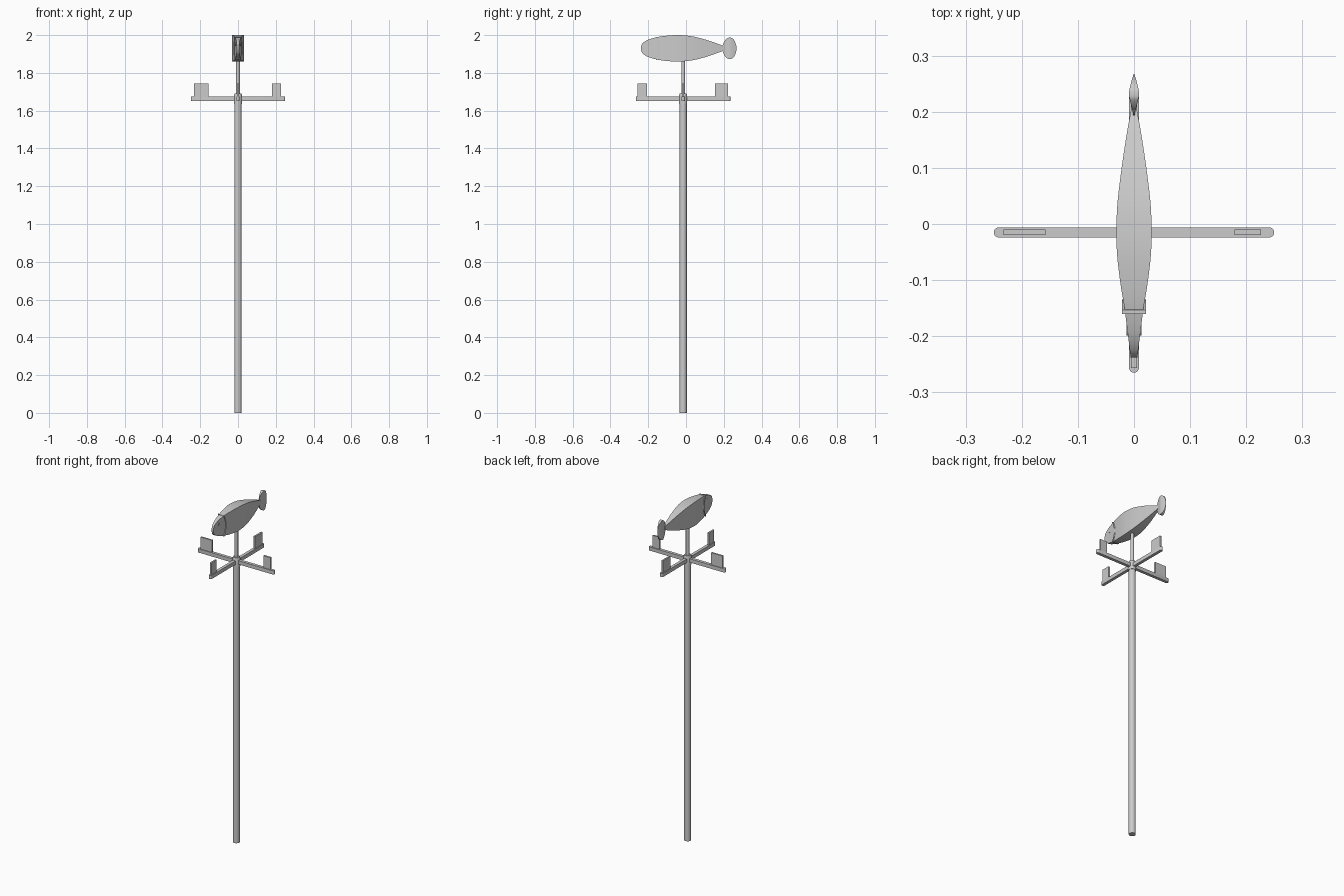
import bpy, bmesh, math
from mathutils import Vector

if "Cube" in bpy.data.objects:
    bpy.data.objects.remove(bpy.data.objects["Cube"])

CY, FZ = -0.015, 1.93     # pole axis y, fish centre height


def make(name, bm, smooth=True, mat=None):
    bmesh.ops.recalc_face_normals(bm, faces=bm.faces[:])
    me = bpy.data.meshes.new(name)
    bm.to_mesh(me)
    bm.free()
    ob = bpy.data.objects.new(name, me)
    bpy.context.collection.objects.link(ob)
    if mat:
        me.materials.append(mat)
    if smooth:
        bpy.ops.object.select_all(action='DESELECT')
        ob.select_set(True)
        bpy.context.view_layer.objects.active = ob
        bpy.ops.object.shade_smooth_by_angle(angle=math.radians(35))
    return ob


def loft(name, rings):
    bm = bmesh.new()
    rows = [[bm.verts.new(p) for p in r] for r in rings]
    n = len(rows[0])
    for a, b in zip(rows, rows[1:]):
        for i in range(n):
            bm.faces.new((a[i], a[(i + 1) % n], b[(i + 1) % n], b[i]))
    bm.faces.new(rows[0])
    bm.faces.new(rows[-1])
    return make(name, bm)


def revolve(name, profile, n=32):
    return loft(name, [[(r * math.cos(i * math.tau / n), CY + r * math.sin(i * math.tau / n), z)
                        for i in range(n)] for r, z in profile])


def spline(pts, steps=5):
    p = [Vector(q) for q in pts]
    p = [2 * p[0] - p[1]] + p + [2 * p[-1] - p[-2]]
    out = []
    for a, b, c, d in zip(p, p[1:], p[2:], p[3:]):
        for k in range(steps):
            t = k / steps
            out.append(0.5 * (2 * b + (c - a) * t + (2 * a - 5 * b + 4 * c - d) * t * t
                              + (3 * b - a - 3 * c + d) * t ** 3))
    return out + [p[-2]]


def fish_part(name, stations):
    # stations: y, half width, half height; box section with a centre seam
    return loft(name, [[(-w, y, FZ - h), (0, y, FZ - h), (w, y, FZ - h),
                        (w, y, FZ + h), (0, y, FZ + h), (-w, y, FZ + h)]
                       for y, w, h in spline(stations)])


# Pole, hub and spindle
revolve("pole", [(0.019, 0), (0.019, 1.655)])
revolve("hub", [(0.0215, 1.635), (0.0215, 1.68), (0.018, 1.69)])
revolve("spindle", [(0.010, 1.66), (0.010, 1.90)])

# Direction arms with rounded ends, and plain end markers
for name, ang in (("arm_east_west", 0), ("arm_north_south", math.pi / 2)):
    c, s = math.cos(ang), math.sin(ang)
    outline = []
    for side in (0, math.pi):
        for k in range(9):
            a = side - math.pi / 2 + k * math.pi / 8
            u = math.copysign(0.241, math.cos(side)) + 0.009 * math.cos(a)
            v = 0.009 * math.sin(a)
            outline.append((u * c - v * s, CY + u * s + v * c))
    loft(name, [[(x, y, z) for x, y in outline] for z in (1.652, 1.674)])

for name, x, y, sx, sy in (("marker_east", 0.203, CY, 0.047, 0.010),
                           ("marker_west", -0.195, CY, 0.075, 0.010),
                           ("marker_north", 0, 0.188, 0.010, 0.07),
                           ("marker_south", 0, -0.232, 0.010, 0.05)):
    bm = bmesh.new()
    bmesh.ops.create_cube(bm, size=1)
    for v in bm.verts:
        v.co = (x + v.co.x * sx, y + v.co.y * sy, 1.707 + v.co.z * 0.076)
    make(name, bm, smooth=False)

# Fish body and tail
fish_part("fish_body", [(-0.238, 0.006, 0.010), (-0.229, 0.007, 0.028), (-0.20, 0.0105, 0.046),
                        (-0.15, 0.017, 0.060), (-0.10, 0.025, 0.067), (-0.04, 0.031, 0.070),
                        (0.03, 0.030, 0.064), (0.10, 0.022, 0.047), (0.16, 0.013, 0.027),
                        (0.205, 0.005, 0.010)])
fish_part("fish_tail", [(0.192, 0.001, 0.010), (0.203, 0.003, 0.037), (0.220, 0.007, 0.054),
                        (0.232, 0.009, 0.057), (0.245, 0.007, 0.053), (0.258, 0.0035, 0.038),
                        (0.267, 0.0008, 0.012)])

# Curved gill band wrapping the head
rings = []
for i in range(13):
    t = -1 + i / 6
    y, z = -0.142 - 0.018 * t * t, FZ + 0.061 * t
    rings.append([(-0.021, y, z), (0.021, y, z), (0.021, y + 0.007, z), (-0.021, y + 0.007, z)])
loft("gill_band", rings)

# Pale eyes on both sides
white = bpy.data.materials.new("eye_white")
white.diffuse_color = (0.95, 0.95, 0.95, 1)
white.use_nodes = True
white.node_tree.nodes["Principled BSDF"].inputs["Base Color"].default_value = white.diffuse_color
for name, sx in (("eye_right", 1), ("eye_left", -1)):
    loft(name, [[(sx * x, -0.19 + 0.009 * math.cos(i * math.tau / 20),
                  1.952 + 0.009 * math.sin(i * math.tau / 20)) for i in range(20)]
                for x in (0.006, 0.0135)]).data.materials.append(white)
